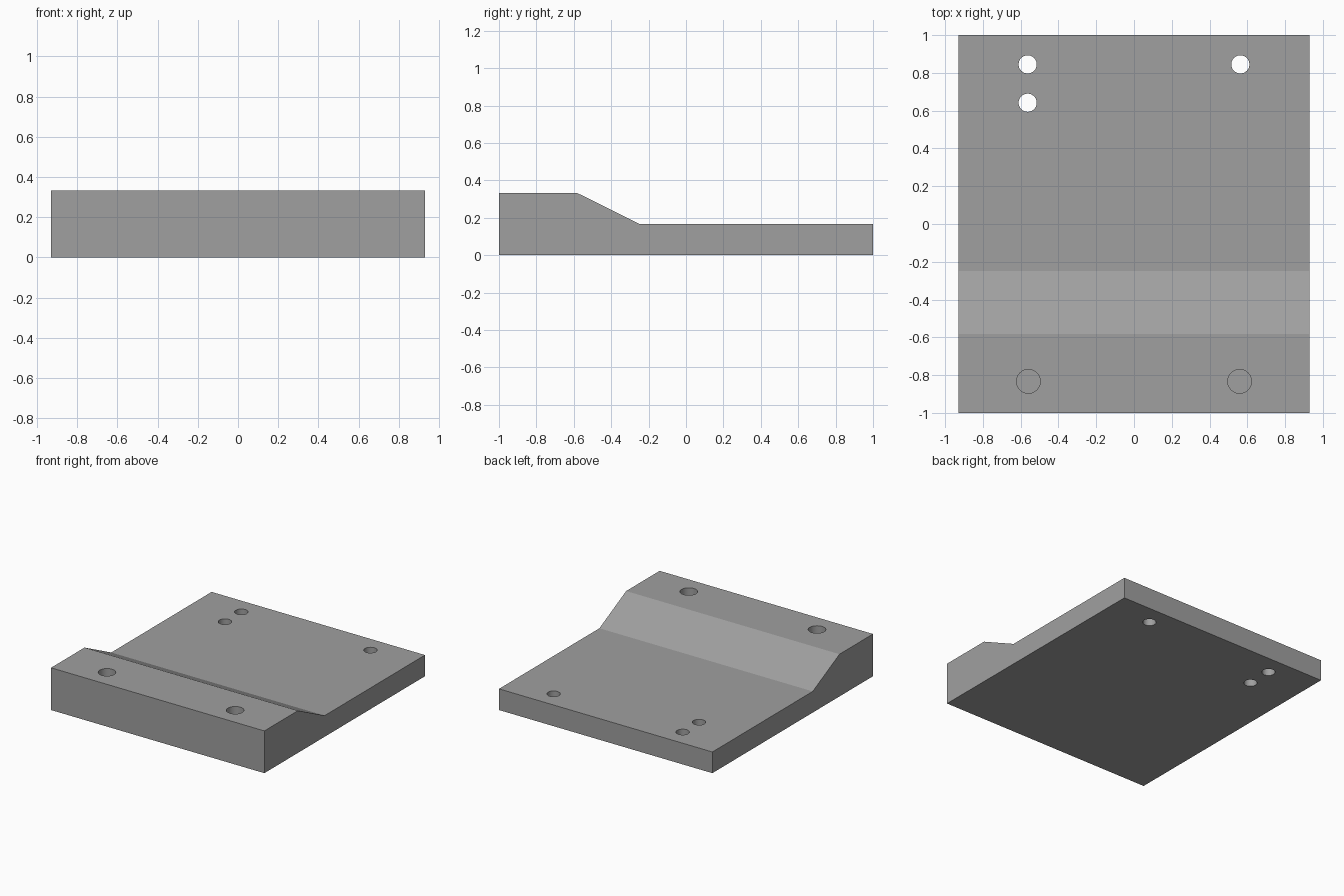
import bpy, bmesh, math

if "Cube" in bpy.data.objects:
    bpy.data.objects.remove(bpy.data.objects["Cube"])

HALF_W = 0.93
LOW, HIGH = 0.167, 0.333

# Stepped plate: side profile in (y, z), extruded across x
profile = [(-1, 0), (1, 0), (1, LOW), (-0.25, LOW), (-0.583, HIGH), (-1, HIGH)]
bm = bmesh.new()
face = bm.faces.new([bm.verts.new((-HALF_W, y, z)) for y, z in profile])
ext = bmesh.ops.extrude_face_region(bm, geom=[face])
verts = [g for g in ext["geom"] if isinstance(g, bmesh.types.BMVert)]
bmesh.ops.translate(bm, verts=verts, vec=(2 * HALF_W, 0, 0))
bmesh.ops.recalc_face_normals(bm, faces=bm.faces)
mesh = bpy.data.meshes.new("stepped_plate")
bm.to_mesh(mesh)
bm.free()
plate = bpy.data.objects.new("stepped_plate", mesh)
bpy.context.collection.objects.link(plate)
bpy.context.view_layer.objects.active = plate


def drill(x, y, radius, z_bottom, z_top):
    """Cut one vertical round hole into the plate."""
    bpy.ops.mesh.primitive_cylinder_add(
        vertices=48, radius=radius, depth=z_top - z_bottom,
        location=(x, y, (z_top + z_bottom) / 2))
    cutter = bpy.context.object
    cutter.name = "hole_cutter"
    cutter.hide_render = True
    bpy.context.view_layer.objects.active = plate
    mod = plate.modifiers.new("hole", 'BOOLEAN')
    mod.operation = 'DIFFERENCE'
    mod.solver = 'EXACT'
    mod.object = cutter
    bpy.ops.object.modifier_apply(modifier=mod.name)
    bpy.data.objects.remove(cutter, do_unlink=True)


# Through holes in the thin end
for x, y in [(-0.563, 0.845), (0.563, 0.845), (-0.563, 0.642)]:
    drill(x, y, 0.048, -0.1, LOW + 0.1)

# Blind holes in the thick end
for x in (-0.559, 0.559):
    drill(x, -0.833, 0.063, 0.13, HIGH + 0.1)

# Dark grey finish
grey = bpy.data.materials.new("dark_grey")
grey.diffuse_color = (0.35, 0.35, 0.35, 1)
grey.use_nodes = True
grey.node_tree.nodes["Principled BSDF"].inputs["Base Color"].default_value = grey.diffuse_color
plate.data.materials.clear()
plate.data.materials.append(grey)
for poly in plate.data.polygons:
    poly.material_index = 0

# Smooth hole walls; the low angle keeps the ramp edges crisp
bpy.ops.object.select_all(action='DESELECT')
plate.select_set(True)
bpy.context.view_layer.objects.active = plate
bpy.ops.object.shade_smooth_by_angle(angle=math.radians(15))
